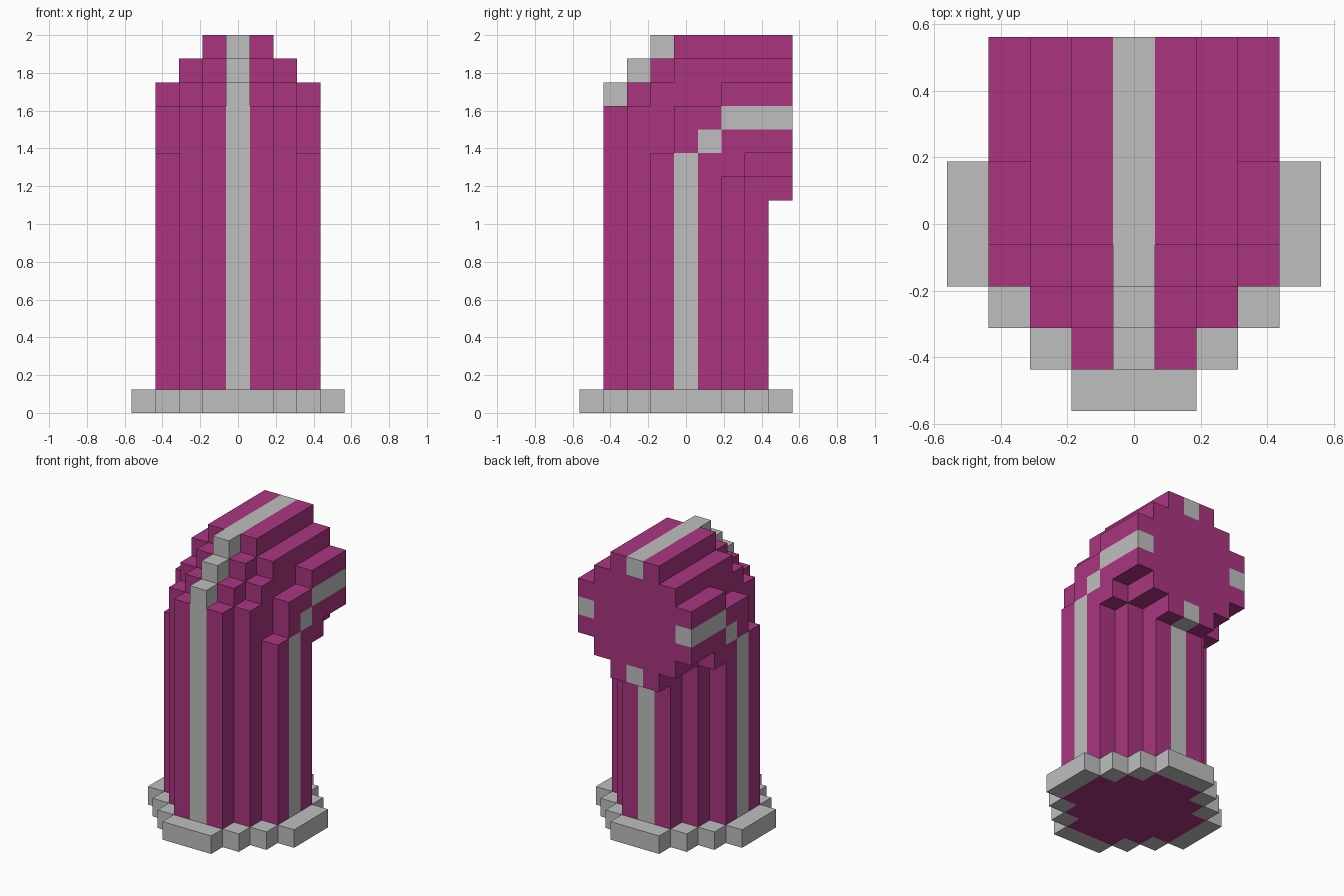
import bpy, bmesh
from mathutils import Vector

if "Cube" in bpy.data.objects:
    bpy.data.objects.remove(bpy.data.objects["Cube"], do_unlink=True)

U = 0.125  # block size


def make_material(name, rgb):
    mat = bpy.data.materials.new(name)
    mat.use_nodes = True
    mat.diffuse_color = (*rgb, 1)
    bsdf = next(n for n in mat.node_tree.nodes if n.type == 'BSDF_PRINCIPLED')
    bsdf.inputs["Base Color"].default_value = (*rgb, 1)
    bsdf.inputs["Roughness"].default_value = 0.8
    return mat


magenta = make_material("magenta", (0.402, 0.036, 0.216))
grey = make_material("light_grey", (0.52, 0.52, 0.52))


def in_disc(a, b, r):
    """Stepped circle of blocks: flat sides three blocks wide."""
    a, b = abs(a), abs(b)
    return a <= r and b <= r and a + b <= r + 1


# Top block of the bent pipe, by distance from the middle, for y = -3 .. 4
TOPS = {
    0: [13, 14, 15, 15, 15, 15, 15, 15],
    1: [12, 13, 14, 15, 15, 15, 15, 15],
    2: [0, 12, 13, 14, 14, 14, 14, 14],
    3: [0, 0, 10, 12, 12, 13, 13, 13],
}


def bottom_block(x, y):
    """Lowest block of the pipe: floor in the column, underside in the elbow."""
    if in_disc(x, y, 3):
        return 0
    if abs(x) == 3:
        return 10 if y == 2 else 11
    return 10 if abs(x) == 2 else 9


def is_trim(x, y, z):
    """Stripes along the front, top, back and both sides of the pipe."""
    if z == 0:
        return False
    if x == 0:
        return (y == -3 or z == TOPS[0][y + 3]
                or (y == 3 and z < 9) or (y == 4 and z == 9))
    if abs(x) == 3:
        return ((y == 0 and z <= 10) or (y == 1 and z == 11)
                or (y >= 2 and z == 12))
    return False


# Sort the blocks into parts
pipe, stripes, ring = set(), set(), set()
for x in range(-3, 4):
    for y in range(-3, 5):
        if y < 0 and not in_disc(x, y, 3):
            continue
        for z in range(bottom_block(x, y), TOPS[abs(x)][y + 3] + 1):
            (stripes if is_trim(x, y, z) else pipe).add((x, y, z))
for x in range(-4, 5):
    for y in range(-4, 5):
        if in_disc(x, y, 4) and not in_disc(x, y, 3):
            ring.add((x, y, 0))
solid = pipe | stripes | ring


def build_part(name, cells, mat):
    """Outer skin of a set of blocks, with flat areas merged."""
    bm = bmesh.new()
    verts = {}

    def vert(p):
        if p not in verts:
            verts[p] = bm.verts.new(((p[0] - 0.5) * U, (p[1] - 0.5) * U, p[2] * U))
        return verts[p]

    for c in sorted(cells):
        for axis in range(3):
            for side in (0, 1):
                n = list(c)
                n[axis] += 2 * side - 1
                if tuple(n) in solid:
                    continue
                corners = []
                for i, j in ((0, 0), (1, 0), (1, 1), (0, 1)):
                    p = list(c)
                    p[axis] += side
                    p[(axis + 1) % 3] += i
                    p[(axis + 2) % 3] += j
                    corners.append(vert(tuple(p)))
                bm.faces.new(corners if side else corners[::-1])
    bm.normal_update()

    # Keep one seam so that no merged face encloses a hole
    seam = 0.5 * U
    edges = [e for e in bm.edges if len(e.link_faces) == 2
             and not all(abs(v.co.x - seam) < 1e-4 for v in e.verts)]
    bmesh.ops.dissolve_limit(bm, angle_limit=0.01, verts=bm.verts[:], edges=edges)

    mesh = bpy.data.meshes.new(name)
    bm.to_mesh(mesh)
    bm.free()
    mesh.materials.append(mat)
    obj = bpy.data.objects.new(name, mesh)
    bpy.context.collection.objects.link(obj)


build_part("bent_pipe", pipe, magenta)
build_part("trim_stripes", stripes, grey)
build_part("base_ring", ring, grey)
